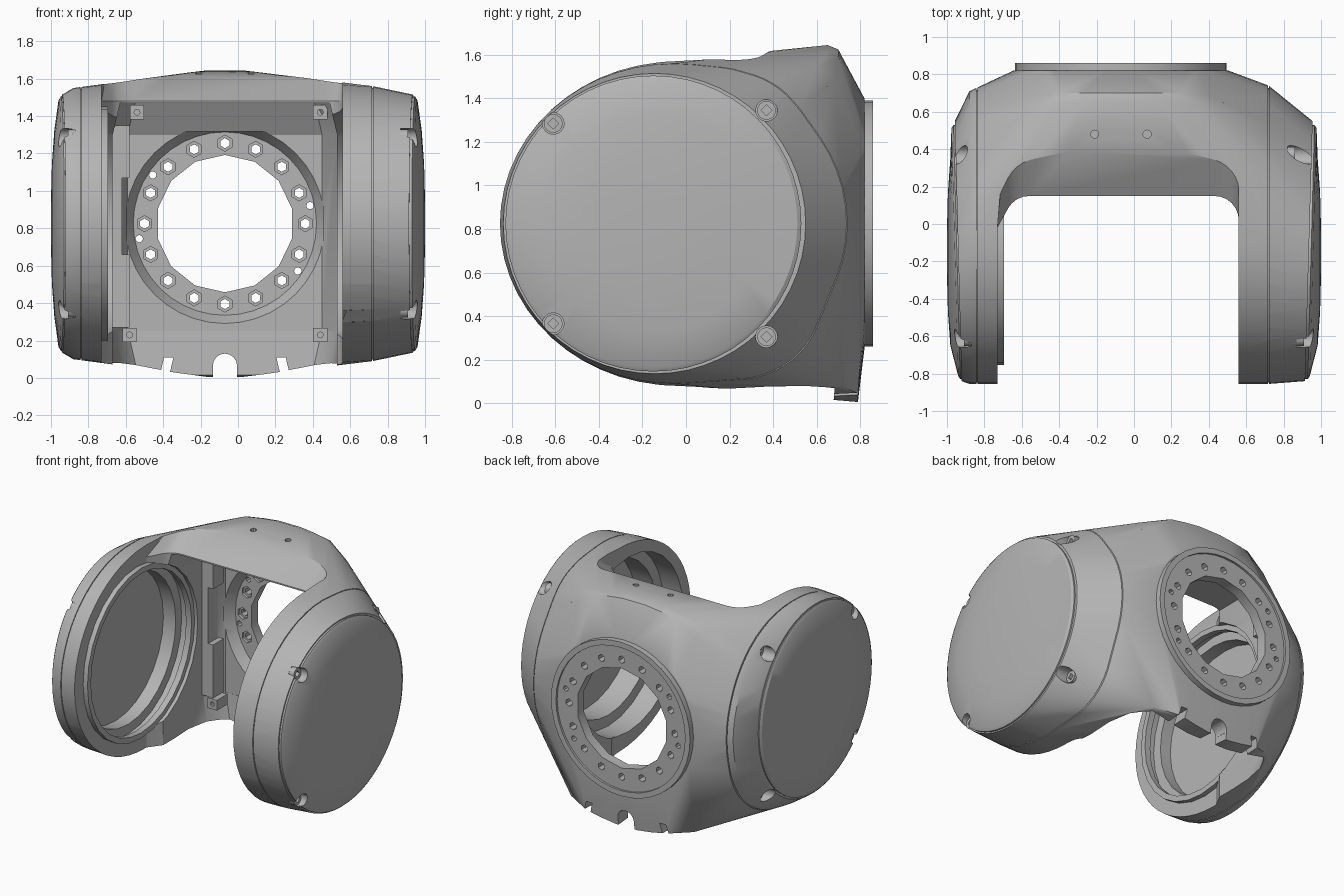
import bpy, bmesh, math
from mathutils import Vector, Matrix

old = bpy.data.objects.get("Cube")
if old:
    bpy.data.objects.remove(old)

grey = bpy.data.materials.new("mid grey")
grey.use_nodes = True
COLOR = (0.46, 0.46, 0.46, 1)
grey.diffuse_color = COLOR
grey.node_tree.nodes["Principled BSDF"].inputs["Base Color"].default_value = COLOR

ZC = 0.825           # height of the arm axis
HX = -0.07           # x of the rear port


def finish(name, bm):
    bmesh.ops.recalc_face_normals(bm, faces=bm.faces)
    mesh = bpy.data.meshes.new(name)
    bm.to_mesh(mesh)
    bm.free()
    mesh.materials.append(grey)
    obj = bpy.data.objects.new(name, mesh)
    bpy.context.collection.objects.link(obj)
    return obj


def hull(name, pts):
    bm = bmesh.new()
    for p in pts:
        bm.verts.new(p)
    res = bmesh.ops.convex_hull(bm, input=bm.verts)
    junk = {v for v in res["geom_interior"] + res["geom_unused"] if isinstance(v, bmesh.types.BMVert)}
    bmesh.ops.delete(bm, geom=list(junk), context="VERTS")
    bmesh.ops.dissolve_limit(bm, angle_limit=0.01, verts=bm.verts, edges=bm.edges)
    return finish(name, bm)


def box(name, lo, hi):
    return hull(name, [(x, y, z) for x in (lo[0], hi[0]) for y in (lo[1], hi[1]) for z in (lo[2], hi[2])])


def rod(name, a, b, r, n=32, r2=None):
    """Cylinder or cone from point a to point b."""
    a, b = Vector(a), Vector(b)
    bm = bmesh.new()
    rot = (b - a).to_track_quat("Z", "Y").to_matrix().to_4x4()
    bmesh.ops.create_cone(bm, cap_ends=True, segments=n, radius1=r, radius2=r if r2 is None else r2,
                          depth=(b - a).length, matrix=Matrix.Translation((a + b) / 2) @ rot)
    return finish(name, bm)


def cut(obj, *cutters):
    for c in cutters:
        mod = obj.modifiers.new("cut", "BOOLEAN")
        mod.operation, mod.solver, mod.object = "DIFFERENCE", "EXACT", c
        bpy.context.view_layer.objects.active = obj
        bpy.ops.object.modifier_apply(modifier=mod.name)


def drop(*objs):
    for o in objs:
        bpy.data.objects.remove(o)


def ring(x, y0, y1, rz, tilt=0, n=56):
    """Ellipse across the x axis, optionally leaning."""
    c, ry = (y0 + y1) / 2, (y1 - y0) / 2
    return [(x + tilt * math.cos(t), c + ry * math.cos(t), ZC + rz * math.sin(t))
            for t in (math.tau * i / n for i in range(n))]


def port(r, y, t):
    return (HX + r * math.cos(t), y, ZC + r * math.sin(t))


# Outer form of the yoke
outer = (ring(-0.94, -0.84, 0.55, 0.69, -0.018) + ring(-0.88, -0.855, 0.71, 0.725)
         + ring(-0.72, -0.855, 0.78, 0.745) + ring(0.58, -0.855, 0.78, 0.745)
         + ring(0.72, -0.855, 0.74, 0.735) + ring(0.935, -0.84, 0.55, 0.69, 0.02))
outer += [port(0.575, 0.82, math.tau * i / 48) for i in range(48)]
for dx, top, low in ((0.09, 1.645, 0.005), (0.2, 1.632, 0.02), (0.33, 1.61, 0.045)):
    for s in (-1, 1):
        outer += [(HX + s * dx, 0.65, top), (HX + s * dx, 0.7, top - 0.02),
                  (HX + s * dx, 0.68, low + 0.01), (HX + s * dx, 0.79, low)]
# Fuller corners between the arms and the rear wall
for s in (-1, 1):
    outer += [(HX + s * 0.52, 0.6, 1.54), (HX + s * 0.48, 0.68, 1.49),
              (HX + s * 0.56, 0.58, 0.08), (HX + s * 0.5, 0.72, 0.075)]
body = hull("yoke_body", outer)

# Panel seams around both arms
pivot = Vector((0, -0.05, ZC))
core = hull("seam_core", [pivot + (Vector(p) - pivot) * 0.99 for p in outer])
for x in (-0.84, 0.72):
    seam = box("seam", (x - 0.003, -2, -1), (x + 0.003, 2, 3))
    cut(seam, core)
    cut(body, seam)
    drop(seam)
drop(core)


# Gap between the arms, with rounded corners and a sloping upper lip
def gap_outline(y, z, r=0.13):
    pts = [(-0.73, -1.2, z), (-0.73, -0.02, z), (0.56, -1.2, z)]
    for i in range(7):
        a = math.pi / 2 * i / 6
        pts += [(0.56 - r + r * math.cos(a), y - r + r * math.sin(a), z),
                (-0.69 + r - r * math.cos(a), y - r + r * math.sin(a), z)]
    return pts


gap = hull("gap", gap_outline(0.15, -0.3) + gap_outline(0.15, 1.49))
lip = hull("lip", gap_outline(0.15, 1.48) + gap_outline(0.61, 1.75))

# Hollow behind the gap, narrowing towards the top and the open underside
half = ((0.6, 0), (0.6, 0.56), (0.52, 0.7))
cavity = hull("cavity", [(HX + s * (x - dx), y * k, z) for x, y in half for s in (-1, 1)
                         for z, dx, k in ((0.25, 0, 1), (1.3, 0, 1), (1.47, 0.04, 0.86))])
cavity_low = hull("cavity_low", [(HX + s * (x - dx * y), y * k, z) for x, y in half for s in (-1, 1)
                                 for z, dx, k in ((0.26, 0, 1), (0.08, 0.18, 0.93), (-0.3, 0.18, 0.93))])
cut(body, gap, lip, cavity, cavity_low)
drop(gap, lip, cavity, cavity_low)

# Stepped bearing seats inside the arms
for a, b, r in ((-0.6, -0.8, 0.62), (-0.6, -0.9, 0.55), (0.5, 0.72, 0.64), (0.5, 0.9, 0.56)):
    seat = rod("seat", (a, -0.13, ZC), (b, -0.13, ZC), r, 28)
    cut(body, seat)
    drop(seat)

collar = rod("right_arm_collar", (-0.74, -0.13, ZC), (-0.695, -0.13, ZC), 0.625, 28)
bore = rod("bore", (-0.9, -0.13, ZC), (-0.5, -0.13, ZC), 0.585, 28)
cut(collar, bore)
drop(bore)

# Rear flange, with a shallow dish on the inner side of the wall
flange = rod("rear_flange", (HX, 0.8, ZC), (HX, 0.86, ZC), 0.565, 40)
recess = rod("recess", (HX, 0.845, ZC), (HX, 0.9, ZC), 0.525, 40)
cut(flange, recess)
dish = rod("dish", (HX, 0.69, ZC), (HX, 0.77, ZC), 0.54, 40, 0.49)
cut(body, dish)
drop(recess, dish)

# Port and bolt circle through the rear wall
holes = [rod("port_hole", (HX, 0.5, ZC), (HX, 1, ZC), 0.367, 14)]
for i in range(16):
    t = math.tau * i / 16
    holes.append(rod("bolt_hole", port(0.43, 0.5, t), port(0.43, 1, t), 0.027, 6))
for deg in (12, -33, 146, 190):
    t = math.radians(deg)
    holes.append(rod("pin_hole", port(0.465, 0.5, t), port(0.465, 1, t), 0.02, 8))
for part in (body, flange):
    cut(part, *holes)
drop(*holes)
sinks = [rod("sink", port(0.43, 0.7, math.tau * i / 16), port(0.43, 0.79, math.tau * i / 16), 0.043, 6)
         for i in range(16)]
cut(body, *sinks)
drop(*sinks)

# Notches in the lower edge and small holes in the top
notches = [rod("notch", (HX, 0.5, 0.065), (HX, 1, 0.065), 0.065, 16),
           box("notch", (HX - 0.065, 0.5, -0.2), (HX + 0.065, 1, 0.06))]
for s in (-1, 1):
    x = HX + 0.3 * s
    notches.append(hull("notch", [(x + s * dx + w, y, z) for dx, z in ((0, 0.11), (0.05, -0.1))
                                  for w in (-0.025, 0.025) for y in (0.5, 1)]))
    notches.append(rod("top_hole", (HX + 0.14 * s, 0.48, 1.53), (HX + 0.14 * s, 0.48, 1.8), 0.022, 10))
cut(body, *notches)
drop(*notches)

# Mounting lugs and side rails inside
lugs = []
for x, z in ((-0.54, 1.42), (0.44, 1.42), (-0.58, 0.23), (0.44, 0.23)):
    lug = box("mounting_lug", (x - 0.038, 0.53, z - 0.038), (x + 0.038, 0.65, z + 0.038))
    drill = rod("drill", (x, 0.5, z), (x, 0.6, z), 0.016, 8)
    cut(lug, drill)
    drop(drill)
    lugs.append(lug)
for z0, z1, x in ((0.27, 0.66, -0.58), (0.66, 1.07, -0.62), (1.07, 1.35, -0.58)):
    lugs.append(box("side_rail", (-0.68, 0.54, z0), (x, 0.66, z1)))

# Domed arm covers with sunken screws
covers, screws = [], []
for side, label in ((1, "left"), (-1, "right")):
    bm = bmesh.new()
    loops = []
    for x, r in ((0.9, 0.68), (0.947, 0.68), (0.958, 0.662), (0.982, 0.5), (0.995, 0.32), (1.0, 0.12)):
        tilt = 0.018 if r > 0.6 else 0
        loops.append([bm.verts.new((side * (x + tilt * math.cos(t)), -0.15 + r * math.cos(t),
                                    ZC + r * math.sin(t))) for t in (math.tau * i / 56 for i in range(56))])
    for a, b in zip(loops, loops[1:]):
        for i in range(56):
            j = (i + 1) % 56
            bm.faces.new((a[i], a[j], b[j], b[i]))
    bm.faces.new(loops[0])
    bm.faces.new(loops[-1])
    cover = finish(label + "_arm_cover", bm)
    covers.append(cover)
    for y, dz in ((-0.61, 0.46), (0.37, 0.52)):
        for z in (ZC - dz, ZC + dz):
            floor = 0.82 if y > 0 else 0.87
            pocket = rod("pocket", (side * floor, y, z), (side * 1.1, y, z), 0.05, 16)
            cut(body, pocket)
            cut(cover, pocket)
            screw = rod("cover_screw", (side * (floor - 0.03), y, z), (side * (floor + 0.04), y, z), 0.043, 16)
            socket = rod("socket", (side * (floor + 0.01), y, z), (side * 1.1, y, z), 0.025, 4)
            cut(screw, socket)
            drop(pocket, socket)
            screws.append(screw)

# Smooth shading with sharp edges kept
bpy.ops.object.select_all(action="DESELECT")
for obj in [body, collar, flange] + lugs + covers + screws:
    obj.select_set(True)
bpy.context.view_layer.objects.active = body
bpy.ops.object.shade_smooth_by_angle(angle=math.radians(28))
